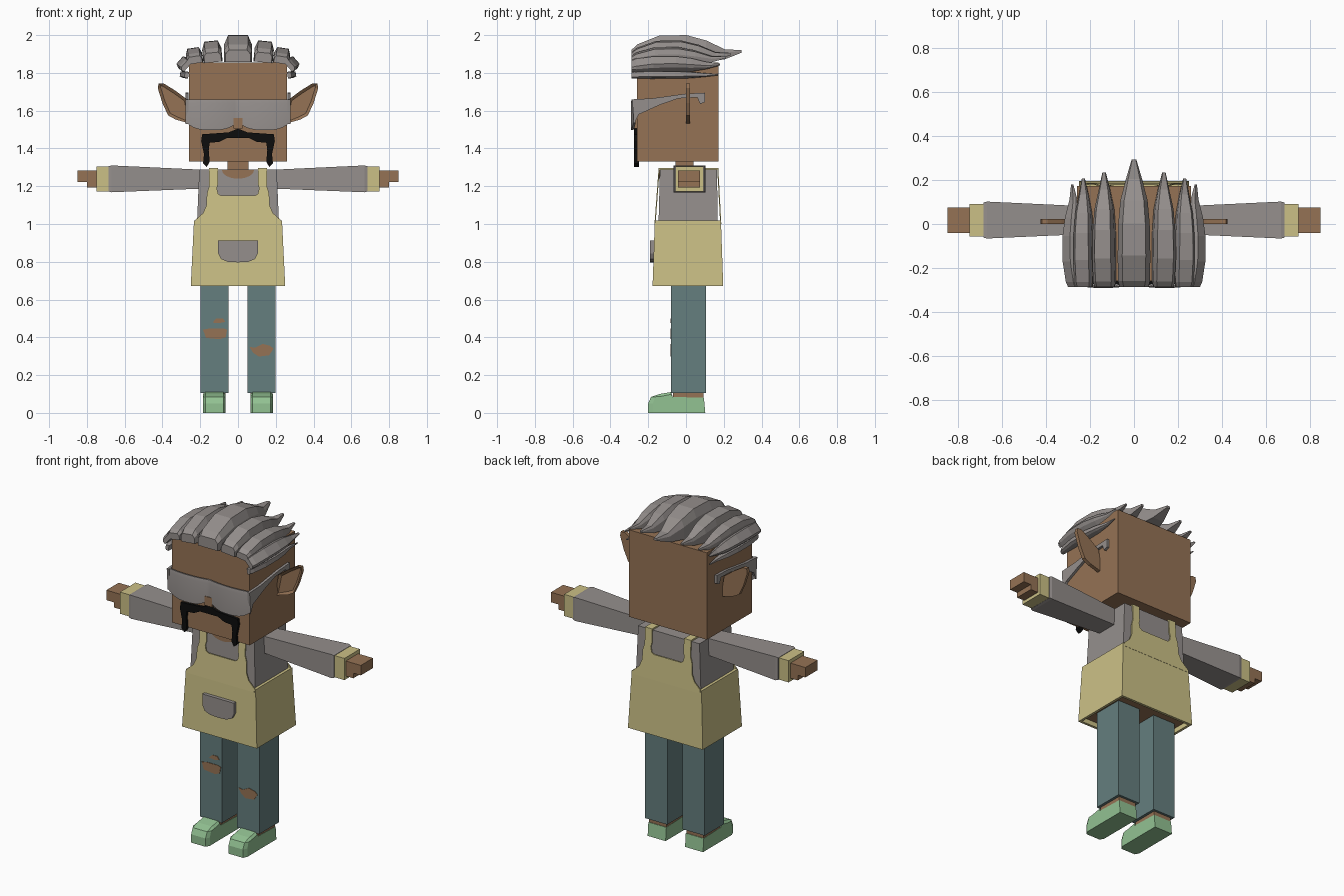
import bpy, bmesh, math
from mathutils import Vector, Matrix

cube = bpy.data.objects.get("Cube")
if cube:
    bpy.data.objects.remove(cube, do_unlink=True)


def material(name, rgb):
    m = bpy.data.materials.new(name)
    m.use_nodes = True
    m.diffuse_color = (*rgb, 1)
    m.node_tree.nodes["Principled BSDF"].inputs["Base Color"].default_value = (*rgb, 1)
    return m


SKIN = material("brown skin", (0.30, 0.17, 0.09))
GREY = material("warm grey", (0.30, 0.275, 0.265))
APRON = material("straw yellow", (0.60, 0.53, 0.24))
DENIM = material("faded teal", (0.13, 0.21, 0.21))
SHOE = material("mint green", (0.29, 0.54, 0.29))
BLACK = material("black", (0.004, 0.004, 0.004))
SIDES = ((1, "left"), (-1, "right"))


def loft(name, rings, mat):
    """Skin a closed surface over matching rings of points."""
    bm = bmesh.new()
    loops = [[bm.verts.new(p) for p in ring] for ring in rings]
    n = len(loops[0])
    for a, b in zip(loops, loops[1:]):
        for i in range(n):
            j = (i + 1) % n
            bm.faces.new((a[i], a[j], b[j], b[i]))
    bm.faces.new(loops[0])
    bm.faces.new(loops[-1])
    bmesh.ops.recalc_face_normals(bm, faces=bm.faces)
    mesh = bpy.data.meshes.new(name)
    bm.to_mesh(mesh)
    bm.free()
    mesh.materials.append(mat)
    obj = bpy.data.objects.new(name, mesh)
    bpy.context.collection.objects.link(obj)
    return obj


def rect_z(x, y0, y1, z, cx=0):
    return [(cx - x, y0, z), (cx + x, y0, z), (cx + x, y1, z), (cx - x, y1, z)]


def rect_x(x, y0, y1, z0, z1):
    return [(x, y0, z0), (x, y1, z0), (x, y1, z1), (x, y0, z1)]


def plate(name, pts, y0, y1, mat):
    """Front outline in x, z pushed along y."""
    return loft(name, [[(x, y, z) for x, z in pts] for y in (y0, y1)], mat)


def side_plate(name, pts, x0, x1, mat):
    """Side outline in y, z pushed along x."""
    return loft(name, [[(x, y, z) for y, z in pts] for x in (x0, x1)], mat)


def mirrored(half):
    return half + [(-x, z) for x, z in reversed(half) if x > 0]


def smooth(obj, angle=40):
    bpy.context.view_layer.objects.active = obj
    obj.select_set(True)
    bpy.ops.object.shade_smooth_by_angle(angle=math.radians(angle))
    obj.select_set(False)


# Head, nose and neck
loft("head", [rect_z(0.26, -0.26, 0.172, z) for z in (1.33, 1.855)], SKIN)
loft("nose", [rect_z(0.025, -0.283, -0.25, z) for z in (1.505, 1.56)], SKIN)
loft("neck", [rect_z(0.055, -0.055, 0.04, z) for z in (1.27, 1.34)], SKIN)

# Drooping moustache
plate("moustache", mirrored([
    (0, 1.505), (0.05, 1.485), (0.19, 1.475), (0.195, 1.44), (0.18, 1.37),
    (0.185, 1.32), (0.165, 1.302), (0.15, 1.33), (0.155, 1.39), (0.15, 1.43),
    (0.10, 1.435), (0.06, 1.455), (0, 1.455)]), -0.276, -0.25, BLACK)

# Wraparound glasses: two rounded lobes
lens = []
for i in range(-16, 17):
    x = i * 0.275 / 16
    u = (abs(x) - 0.14) / 0.14
    low = 1.497 + 0.045 * abs(u) ** 3
    y = -0.292 + 0.015 * u * u
    lens.append([(x, y, low), (x, y, 1.64), (x, y + 0.004, 1.66),
                 (x, y + 0.012, 1.66), (x, y + 0.012, low)])
smooth(loft("glasses_lens", lens, GREY))

# Glasses temples and pointed ears
temple = [(-0.285, 1.66), (-0.18, 1.665), (0, 1.69), (0.1, 1.695), (0.1, 1.645),
          (0.075, 1.635), (0.06, 1.67), (-0.04, 1.665), (-0.14, 1.63),
          (-0.25, 1.58), (-0.275, 1.53)]
ear = [(0.25, 1.53), (0.27, 1.66), (0.33, 1.705), (0.395, 1.745), (0.42, 1.745),
       (0.425, 1.72), (0.40, 1.64), (0.37, 1.575), (0.33, 1.553)]
for s, side in SIDES:
    side_plate(f"{side}_temple", temple, s * 0.262, s * 0.277, GREY)
    e = plate(f"{side}_ear", [(s * x, z) for x, z in ear], 0, 0.022, SKIN)
    bm = bmesh.new()
    bm.from_mesh(e.data)
    front = [f for f in bm.faces if f.normal.y < -0.9]
    bmesh.ops.inset_region(bm, faces=front, thickness=0.016)
    for v in front[0].verts:
        v.co.y += 0.012
    bm.to_mesh(e.data)
    bm.free()


# Swept-back hair strands
STRAND = [(0, 0, 0.45, 0.9), (0.05, 0, 0.65, 1), (0.25, 0, 0.98, 1.02),
          (0.5, 0, 1, 0.98), (0.68, 0, 0.8, 0.85), (0.85, 0.1, 0.47, 0.5),
          (1, 0.34, 0.44, 0.15)]


def strand(name, cx, base, height, half, end, roll):
    turn = Matrix.Rotation(roll, 3, "Y")
    rings = []
    for u, lo, hi, w in STRAND:
        w *= half
        lo, hi = lo * height, hi * height
        mid = lo + 0.65 * (hi - lo)
        section = [(-w, lo), (w, lo), (w, mid), (0.72 * w, hi), (-0.72 * w, hi), (-w, mid)]
        y = -0.288 + u * (end + 0.288)
        rings.append([turn @ Vector((x, 0, z)) + Vector((cx, y, base)) for x, z in section])
    loft(name, rings, GREY)


strand("hair_middle", 0, 1.858, 0.142, 0.073, 0.293, 0)
for s, side in SIDES:
    strand(f"{side}_hair_inner", s * 0.132, 1.856, 0.113, 0.05, 0.235, s * 0.1)
    strand(f"{side}_hair_outer", s * 0.226, 1.85, 0.083, 0.042, 0.208, s * 0.15)
    strand(f"{side}_hair_upper_side", s * 0.265, 1.83, 0.058, 0.036, 0.18, s * 0.85)
    strand(f"{side}_hair_lower_side", s * 0.262, 1.787, 0.045, 0.018, 0.17, s * 1.4)

# Shirt and round neckline
loft("shirt", [rect_z(0.218, -0.146, 0.168, 0.98), rect_z(0.205, -0.138, 0.164, 1.288)], GREY)
neckline = [(0.085 * math.cos(a), 1.287 - 0.047 * math.sin(a))
            for a in (math.pi * i / 12 for i in range(13))]
plate("neckline", neckline, -0.144, -0.136, SKIN)

# Apron skirt, hollow below
loft("apron_skirt", [
    rect_z(0.233, -0.165, 0.185, 1.018), rect_z(0.25, -0.177, 0.197, 0.672),
    rect_z(0.235, -0.162, 0.182, 0.672), rect_z(0.235, -0.162, 0.182, 0.72)], APRON)
loft("hips", [rect_z(0.234, -0.161, 0.181, z) for z in (0.70, 0.73)], SKIN)

# Apron bib and straps, front and back, leaning in toward the shoulders
bib = mirrored([
    (0, 1.15), (0.09, 1.15), (0.105, 1.16), (0.112, 1.19), (0.106, 1.21),
    (0.106, 1.297), (0.153, 1.297), (0.153, 1.20), (0.165, 1.16), (0.167, 1.10),
    (0.185, 1.058), (0.225, 1.022), (0.225, 1.0), (0, 1.0)])
for name, low_y, high_y in (("front_bib", -0.164, -0.142), ("back_bib", 0.184, 0.168)):
    rings = []
    for offset in (-0.003, 0.003):
        rings.append([(x, low_y + (high_y - low_y) * (z - 1.0) / 0.297 + offset, z)
                      for x, z in bib])
    loft(name, rings, APRON)
for s, side in SIDES:
    loft(f"{side}_shoulder_strap",
         [rect_z(0.023, -0.143, 0.169, z, s * 0.13) for z in (1.285, 1.297)], APRON)

# Apron pocket
plate("pocket", mirrored([(0, 0.912), (0.105, 0.912), (0.105, 0.845), (0.09, 0.815),
                          (0.055, 0.80), (0, 0.797)]), -0.19, -0.165, GREY)

# Arms, legs and shoes
shoe = [(-0.2, 0), (-0.2, 0.05), (-0.185, 0.085), (-0.14, 0.1), (-0.08, 0.11),
        (-0.07, 0.085), (0.095, 0.08), (0.102, 0)]
for s, side in SIDES:
    loft(f"{side}_sleeve", [rect_x(s * 0.2, -0.045, 0.08, 1.187, 1.288),
                            rect_x(s * 0.67, -0.066, 0.102, 1.168, 1.31),
                            rect_x(s * 0.685, -0.062, 0.098, 1.172, 1.306)], GREY)
    loft(f"{side}_cuff", [rect_x(s * x, -0.056, 0.092, 1.173, 1.304)
                          for x in (0.68, 0.75)], APRON)
    loft(f"{side}_fingers", [rect_x(s * x, -0.042, 0.075, 1.223, 1.283)
                             for x in (0.74, 0.85)], SKIN)
    loft(f"{side}_thumb", [rect_x(s * x, -0.042, 0.075, 1.192, 1.224)
                           for x in (0.74, 0.80)], SKIN)
    cx = s * 0.125
    loft(f"{side}_trouser_leg", [rect_z(0.074, -0.08, 0.106, z, cx) for z in (0.105, 0.72)], DENIM)
    loft(f"{side}_ankle", [rect_z(0.058, -0.068, 0.092, z, cx) for z in (0.06, 0.11)], SKIN)
    foot = []
    for k, grow in ((-1, 0.75), (-0.8, 1), (0.8, 1), (1, 0.75)):
        # outer slices are shorter at the toe, giving rounded corners
        foot.append([(cx + k * 0.06, -0.1 + (y + 0.1) * grow if y < -0.1 else y,
                      z if grow == 1 or z < 0.09 else z - 0.012) for y, z in shoe])
    loft(f"{side}_shoe", foot, SHOE)

# Ripped patches on the trousers
rips = {
    "right_knee_rip": [(-0.185, 0.44), (-0.15, 0.447), (-0.075, 0.447), (-0.058, 0.44),
                       (-0.065, 0.40), (-0.1, 0.39), (-0.17, 0.397)],
    "right_small_rip": [(-0.135, 0.478), (-0.115, 0.50), (-0.08, 0.50), (-0.068, 0.482),
                        (-0.1, 0.475)],
    "left_knee_rip": [(0.06, 0.35), (0.09, 0.345), (0.13, 0.365), (0.17, 0.355),
                      (0.188, 0.34), (0.165, 0.305), (0.11, 0.298), (0.08, 0.318)],
}
for name, outline in rips.items():
    plate(name, outline, -0.083, -0.077, SKIN)
